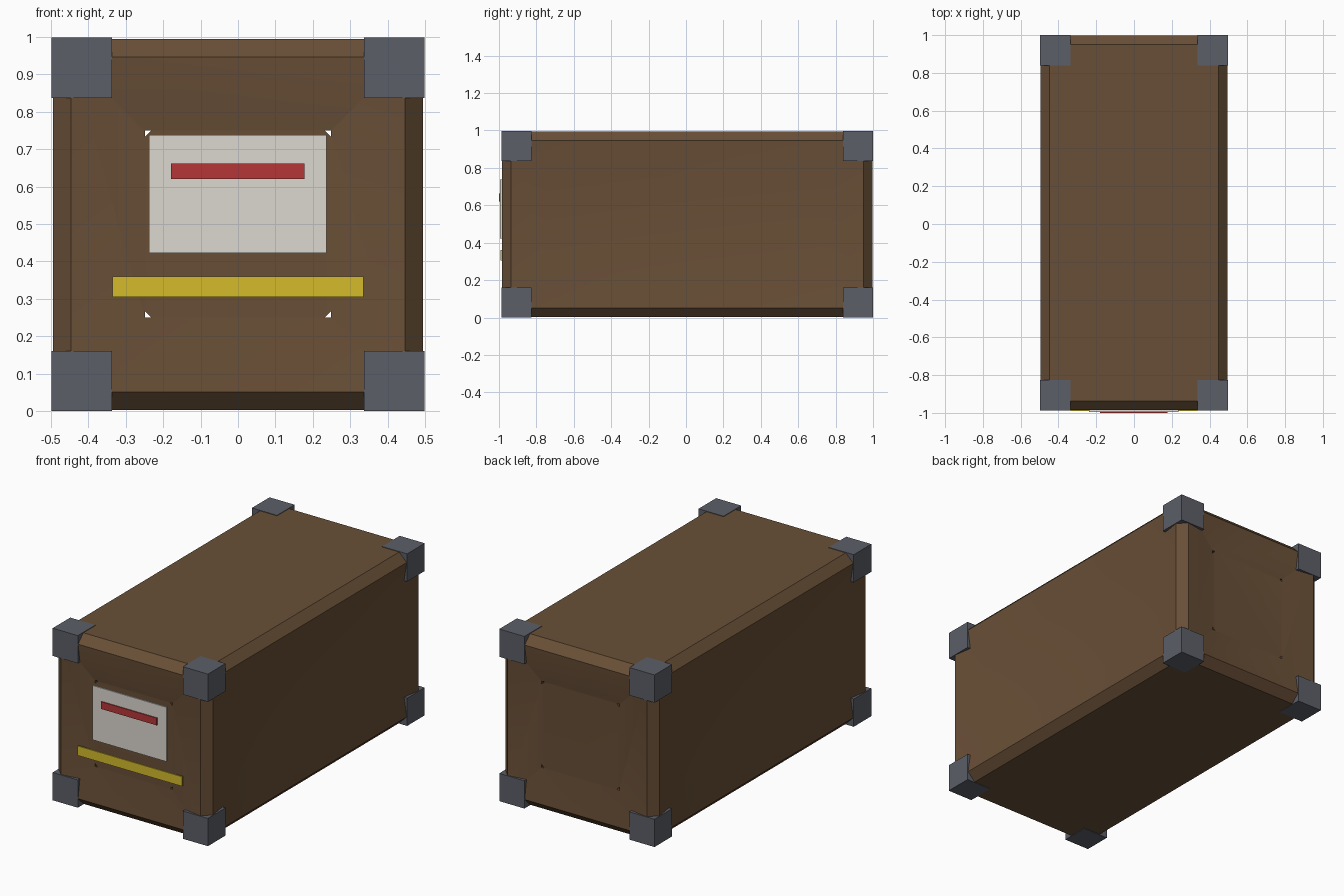
import bpy
import bmesh
from mathutils import Vector

cube = bpy.data.objects.get("Cube")
if cube:
    bpy.data.objects.remove(cube, do_unlink=True)


def material(name, rgb):
    mat = bpy.data.materials.new(name)
    mat.use_nodes = True
    mat.diffuse_color = (*rgb, 1)
    mat.node_tree.nodes["Principled BSDF"].inputs["Base Color"].default_value = (*rgb, 1)
    return mat


BROWN = material("brown crate", (0.14, 0.078, 0.038))
STEEL = material("grey steel", (0.107, 0.114, 0.138))
PAPER = material("off white label", (0.72, 0.69, 0.63))
RED = material("red stripe", (0.46, 0.038, 0.038))
YELLOW = material("yellow stripe", (0.66, 0.50, 0.025))


def box_mesh(lo, hi):
    lo, hi = Vector(lo), Vector(hi)
    bm = bmesh.new()
    bmesh.ops.create_cube(bm, size=1)
    bmesh.ops.scale(bm, vec=hi - lo, verts=bm.verts)
    bmesh.ops.translate(bm, vec=(lo + hi) / 2, verts=bm.verts)
    return bm


def finish(bm, name, mat):
    bmesh.ops.recalc_face_normals(bm, faces=bm.faces)
    mesh = bpy.data.meshes.new(name)
    bm.to_mesh(mesh)
    bm.free()
    mesh.materials.append(mat)
    obj = bpy.data.objects.new(name, mesh)
    bpy.context.collection.objects.link(obj)
    return obj


def box(name, lo, hi, mat):
    return finish(box_mesh(lo, hi), name, mat)


# Chamfered crate body with the four upright walls dished inwards
FRONT, BACK, SIDE, TOP = -0.987, 1.0, 0.498, 0.998
GAP = 0.003
bm = box_mesh((-SIDE + GAP, FRONT + GAP, GAP), (SIDE - GAP, BACK - GAP, TOP - GAP))
bmesh.ops.bevel(bm, geom=bm.edges[:], offset=0.048, segments=1, affect="EDGES")
bm.normal_update()
walls = [f for f in bm.faces if max(abs(f.normal.x), abs(f.normal.y)) > 0.99]
bmesh.ops.inset_individual(bm, faces=walls, thickness=0.198, depth=-0.03, use_even_offset=True)
body = finish(bm, "crate_body", BROWN)

# Small triangular slots running from front to back
bm = bmesh.new()
for sx in (-1, 1):
    for sz in (-1, 1):
        corner = Vector((sx * 0.249, -1.2, 0.5 + sz * 0.25))
        points = [corner, corner - Vector((sx * 0.017, 0, 0)), corner - Vector((0, 0, sz * 0.017))]
        face = bm.faces.new([bm.verts.new(p) for p in points])
        grown = bmesh.ops.extrude_face_region(bm, geom=[face])["geom"]
        verts = [g for g in grown if isinstance(g, bmesh.types.BMVert)]
        bmesh.ops.translate(bm, vec=(0, 2.4, 0), verts=verts)
cutter = finish(bm, "slot_cutter", BROWN)
cutter.hide_render = True
cut = body.modifiers.new("slots", "BOOLEAN")
cut.object = cutter
cut.operation = "DIFFERENCE"
cut.solver = "EXACT"
bpy.ops.object.select_all(action="DESELECT")
body.select_set(True)
bpy.context.view_layer.objects.active = body
bpy.ops.object.modifier_apply(modifier=cut.name)
bpy.data.objects.remove(cutter, do_unlink=True)
bpy.ops.object.shade_smooth_by_angle(angle=0.52)

# Steel corner blocks
SIZE = 0.161
for side, x in (("right", -SIDE), ("left", SIDE - SIZE)):
    for end, y in (("front", FRONT), ("back", BACK - SIZE)):
        for level, z in (("bottom", 0), ("top", TOP - SIZE)):
            box(f"corner_block_{level}_{end}_{side}", (x, y, z),
                (x + SIZE, y + SIZE, z + SIZE), STEEL)

# Label and stripes on the front
box("label", (-0.238, -0.994, 0.423), (0.236, -0.985, 0.738), PAPER)
box("label_stripe", (-0.179, -1.0, 0.62), (0.178, -0.994, 0.662), RED)
box("front_stripe", (-0.336, -0.991, 0.305), (0.335, -0.982, 0.36), YELLOW)
